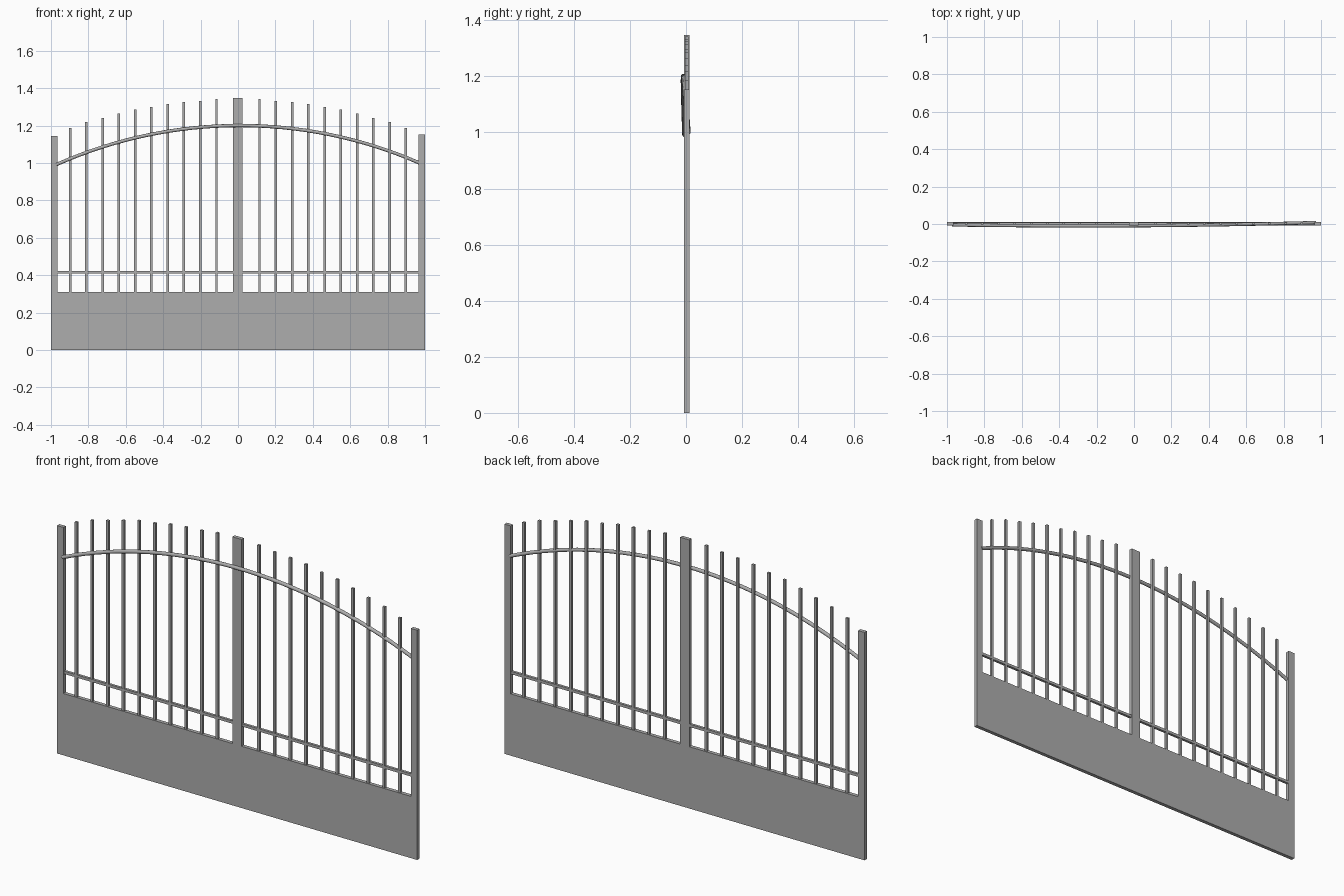
import bpy, bmesh, math
from mathutils import Vector

if "Cube" in bpy.data.objects:
    bpy.data.objects.remove(bpy.data.objects["Cube"])

metal = bpy.data.materials.new("grey_metal")
metal.diffuse_color = (0.42, 0.42, 0.42, 1)
metal.use_nodes = True
metal.node_tree.nodes["Principled BSDF"].inputs["Base Color"].default_value = metal.diffuse_color

Y0, Y1 = -0.007, 0.012          # front and back of the frame
YC = (Y0 + Y1) / 2


def finish(name, bm):
    bmesh.ops.recalc_face_normals(bm, faces=bm.faces)
    me = bpy.data.meshes.new(name)
    bm.to_mesh(me)
    bm.free()
    me.materials.append(metal)
    ob = bpy.data.objects.new(name, me)
    bpy.context.collection.objects.link(ob)
    return ob


def box(name, size, loc):
    bm = bmesh.new()
    bmesh.ops.create_cube(bm, size=1)
    bmesh.ops.scale(bm, vec=size, verts=bm.verts)
    bmesh.ops.translate(bm, vec=loc, verts=bm.verts)
    return finish(name, bm)


# frame: lower panel with two end posts and a centre post, one outline
outline = [(-1, 0), (1, 0), (1, 1.153), (0.965, 1.153), (0.965, 0.31),
           (0.024, 0.31), (0.024, 1.348), (-0.027, 1.348), (-0.027, 0.31),
           (-0.965, 0.31), (-0.965, 1.144), (-1, 1.144)]
bm = bmesh.new()
face = bm.faces.new([bm.verts.new((x, Y0, z)) for x, z in outline])
ext = bmesh.ops.extrude_face_region(bm, geom=[face], use_keep_orig=True)
bmesh.ops.translate(bm, vec=(0, Y1 - Y0, 0),
                    verts=[v for v in ext["geom"] if isinstance(v, bmesh.types.BMVert)])
finish("frame", bm)

# pickets, stepped along an arch on both sides of the centre post
tops = [1.342, 1.331, 1.325, 1.316, 1.298, 1.287, 1.265, 1.241, 1.219, 1.187]
for side, label in ((-1, "left"), (1, "right")):
    for i, top in enumerate(tops):
        x = side * (0.115 + i * 0.087)
        box(f"picket_{label}_{i + 1}", (0.013, 0.012, top - 0.30),
            (x, YC, (top + 0.30) / 2))

# low horizontal rail
box("lower_rail", (1.94, 0.013, 0.014), (0, YC, 0.415))

# arched top rail: round bar that leans slightly across the gate
R, N, SIDES, HALF = 2.406, 32, 12, 0.97
RAD = 0.009
bm = bmesh.new()
rings = []
for k in range(N + 1):
    t = -1 + 2 * k / N
    x = HALF * t
    z = 1.2 - (R - math.sqrt(R * R - x * x)) + 0.004 * t
    y = -0.009 + 0.0055 * t + 0.011 * t * t * (1 if t > 0 else 0.9)
    a = math.asin(x / R)
    n = Vector((math.sin(a), 0, math.cos(a)))
    ring = []
    for s in range(SIDES):
        q = 2 * math.pi * s / SIDES
        ring.append(bm.verts.new(Vector((x, y, z)) + n * RAD * math.cos(q)
                                 + Vector((0, RAD * math.sin(q), 0))))
    rings.append(ring)
for a, b in zip(rings, rings[1:]):
    for s in range(SIDES):
        f = bm.faces.new((a[s], a[(s + 1) % SIDES], b[(s + 1) % SIDES], b[s]))
        f.smooth = True
bm.faces.new(rings[0])
bm.faces.new(rings[-1])
finish("arched_rail", bm)
